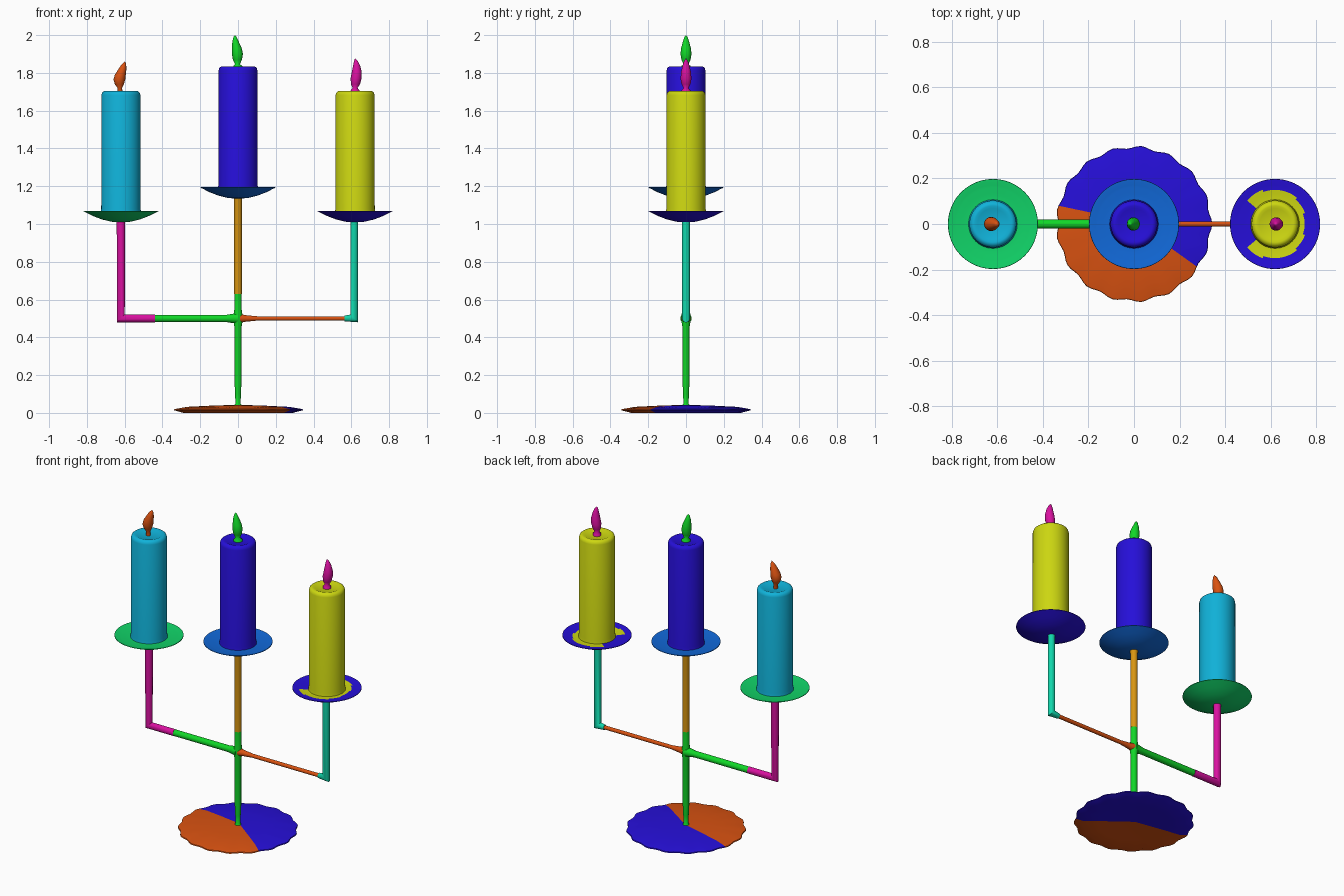
import bpy, bmesh, math
from mathutils import Vector

cube = bpy.data.objects.get("Cube")
if cube:
    bpy.data.objects.remove(cube, do_unlink=True)


def material(name, rgb):
    col = [((c / 255 + 0.055) / 1.055) ** 2.4 for c in rgb] + [1.0]
    m = bpy.data.materials.new(name)
    m.use_nodes = True
    m.diffuse_color = col
    bsdf = next(n for n in m.node_tree.nodes if n.type == 'BSDF_PRINCIPLED')
    bsdf.inputs["Base Color"].default_value = col
    return m


CYAN = material("cyan", (16, 178, 217))
BLUE = material("deep blue", (38, 15, 217))
YELLOW = material("yellow", (205, 215, 17))
EMERALD = material("emerald", (17, 212, 104))
AZURE = material("azure", (17, 105, 217))
ORANGE = material("orange", (217, 82, 17))
GREEN = material("green", (17, 215, 40))
MAGENTA = material("magenta", (217, 17, 160))
TEAL = material("teal", (17, 215, 172))
GOLD = material("gold", (217, 150, 17))


def skin(name, rings, mats, rule=None, cuts=(), angle=40):
    """Join rings of points into a closed skin; rule(centre) picks the colour."""
    bm = bmesh.new()
    loops = [[bm.verts.new(p) for p in ring] for ring in rings]
    n = len(loops[0])
    for a, b in zip(loops, loops[1:]):
        for i in range(n):
            j = (i + 1) % n
            bm.faces.new((a[i], a[j], b[j], b[i]))
    bm.faces.new(loops[0])
    bm.faces.new(loops[-1])
    bmesh.ops.remove_doubles(bm, verts=bm.verts, dist=1e-5)
    for co, no in cuts:
        bmesh.ops.bisect_plane(bm, geom=bm.verts[:] + bm.edges[:] + bm.faces[:],
                               plane_co=co, plane_no=no, dist=1e-5)
    bmesh.ops.recalc_face_normals(bm, faces=bm.faces)
    if rule:
        for f in bm.faces:
            f.material_index = rule(f.calc_center_median())
    me = bpy.data.meshes.new(name)
    bm.to_mesh(me)
    bm.free()
    for m in mats:
        me.materials.append(m)
    ob = bpy.data.objects.new(name, me)
    bpy.context.collection.objects.link(ob)
    bpy.ops.object.select_all(action='DESELECT')
    ob.select_set(True)
    bpy.context.view_layer.objects.active = ob
    bpy.ops.object.shade_smooth_by_angle(angle=math.radians(angle))
    return ob


def lathe(name, profile, mats, x=0, z=0, seg=48, wave=None, **kw):
    """Revolve (radius, height[, x shift]) points about a vertical axis."""
    rings = []
    for r, h, *dx in profile:
        ring = []
        for i in range(seg):
            a = 2 * math.pi * i / seg
            q = r + (wave(a) if wave and r > 0.3 else 0)
            ring.append((x + sum(dx) + q * math.cos(a), q * math.sin(a), z + h))
        rings.append(ring)
    return skin(name, rings, mats, **kw)


def rod(name, path, mat, seg=12):
    """Sweep a round section along (x, z, radius) points with mitred corners."""
    pts = [Vector((x, z)) for x, z, r in path]
    dirs = [(b - a).normalized() for a, b in zip(pts, pts[1:])]
    rings = []
    for k, (p, (_, _, r)) in enumerate(zip(pts, path)):
        d0, d1 = dirs[max(k - 1, 0)], dirs[min(k, len(dirs) - 1)]
        t = (d0 + d1).normalized()
        side = Vector((-t.y, t.x)) * (r / t.dot(d0))
        ring = []
        for i in range(seg):
            a = 2 * math.pi * (i + 0.5) / seg
            q = p + side * math.cos(a)
            ring.append((q.x, r * math.sin(a), q.y))
        rings.append(ring)
    return skin(name, rings, [mat])


# Thin scalloped base, split into two colours along a bent line
cuts = [(Vector((0, 0.01, 0)), Vector((0.07, 0.33, 0))),
        (Vector((0, 0.01, 0)), Vector((0.20, 0.28, 0)))]
lathe("base", [(0, 0.008), (0.2, 0.004), (0.29, 0.0), (0.338, 0.014),
               (0.336, 0.02), (0.27, 0.032), (0.15, 0.038), (0.03, 0.042), (0, 0.042)],
      [BLUE, ORANGE], seg=102, wave=lambda a: 0.006 * math.cos(17 * a), cuts=cuts,
      rule=lambda c: int(all((c - co).dot(no) < 0 for co, no in cuts)))

# Central stem
rod("lower_stem", [(0, 0.03, 0.026), (0, 0.05, 0.014), (0, 0.10, 0.016), (0, 0.16, 0.019),
                   (0, 0.45, 0.019), (0, 0.48, 0.024), (0, 0.52, 0.024), (0, 0.55, 0.02),
                   (0, 0.63, 0.02)], GREEN)
rod("upper_stem", [(0, 0.63, 0.021), (0, 1.12, 0.021), (0, 1.15, 0.026)], GOLD)

# Side arms: horizontal bars and upright elbows
X = 0.62
rod("right_arm_bar", [(0, 0.5, 0.03), (-0.06, 0.5, 0.02), (-0.44, 0.5, 0.02)], GREEN)
rod("right_arm_elbow", [(-0.44, 0.5, 0.021), (-X, 0.5, 0.021), (-X, 1.03, 0.023)], MAGENTA)
rod("left_arm_bar", [(0.01, 0.5, 0.024), (0.04, 0.5, 0.018), (0.10, 0.5, 0.012),
                     (0.57, 0.5, 0.012)], ORANGE)
rod("left_arm_elbow", [(0.565, 0.5, 0.016), (X - 0.005, 0.5, 0.021),
                       (X - 0.005, 1.03, 0.021)], TEAL)

# Shallow drip pans, heights measured from the rim top
PAN = [(0, -0.06), (0.05, -0.058), (0.10, -0.046), (0.15, -0.027), (0.185, -0.009),
       (0.198, -0.003), (0.197, 0.0), (0.185, -0.001), (0.17, -0.004), (0.16, -0.005),
       (0.15, -0.006), (0.14, -0.007), (0.13, -0.008), (0.115, -0.009), (0, -0.01)]


def wax_spill(c):
    """Spilled wax ring around the candle, open on the inner side."""
    x, y = c.x - X, c.y
    a = abs(math.atan2(y, x))
    edge = 0.128 + 0.022 * math.sin(a) + (0.012 if a > 1.9 else 0)
    return int(c.z > 1.055 and a < 2.45 and math.hypot(x, y) < edge)


lathe("right_pan", PAN, [EMERALD], -X, 1.07)
lathe("middle_pan", PAN, [AZURE], 0, 1.195)
lathe("left_pan", PAN, [BLUE, YELLOW], X, 1.07, seg=72, rule=wax_spill)


# Candles with rounded tops
def candle(name, x, z0, z1, mat):
    h = z1 - z0
    lathe(name, [(0, 0), (0.108, 0), (0.104, 0.025), (0.103, h - 0.022), (0.099, h - 0.009),
                 (0.09, h - 0.002), (0.08, h), (0.068, h - 0.005), (0, h - 0.01)],
          [mat], x, z0)


candle("right_candle", -X, 1.055, 1.705, CYAN)
candle("middle_candle", 0, 1.18, 1.835, BLUE)
candle("left_candle", X, 1.055, 1.705, YELLOW)


# Teardrop flames, each bent sideways: (radius, height, shift)
def flame(name, x, z, mat, shape):
    lathe(name, shape, [mat], x, z, seg=20, angle=80)


flame("right_flame", -X, 1.69, ORANGE,
      [(0.014, 0, -0.004), (0.012, 0.03, -0.006), (0.024, 0.05, -0.008),
       (0.031, 0.075, -0.008), (0.029, 0.10, -0.003), (0.021, 0.13, 0.008),
       (0.012, 0.155, 0.016), (0, 0.172, 0.022)])
flame("middle_flame", 0, 1.82, GREEN,
      [(0.026, 0, 0), (0.025, 0.016, 0), (0.013, 0.026, -0.003), (0.024, 0.05, -0.003),
       (0.029, 0.08, -0.003), (0.026, 0.11, -0.006), (0.017, 0.145, -0.013),
       (0.008, 0.17, -0.016), (0, 0.18, -0.016)])
flame("left_flame", X, 1.69, MAGENTA,
      [(0.024, 0, 0), (0.023, 0.018, 0), (0.013, 0.03, 0), (0.024, 0.05, 0.002),
       (0.029, 0.08, 0.005), (0.026, 0.115, 0.009), (0.018, 0.15, 0.008),
       (0.009, 0.175, 0.004), (0, 0.187, 0.0)])
